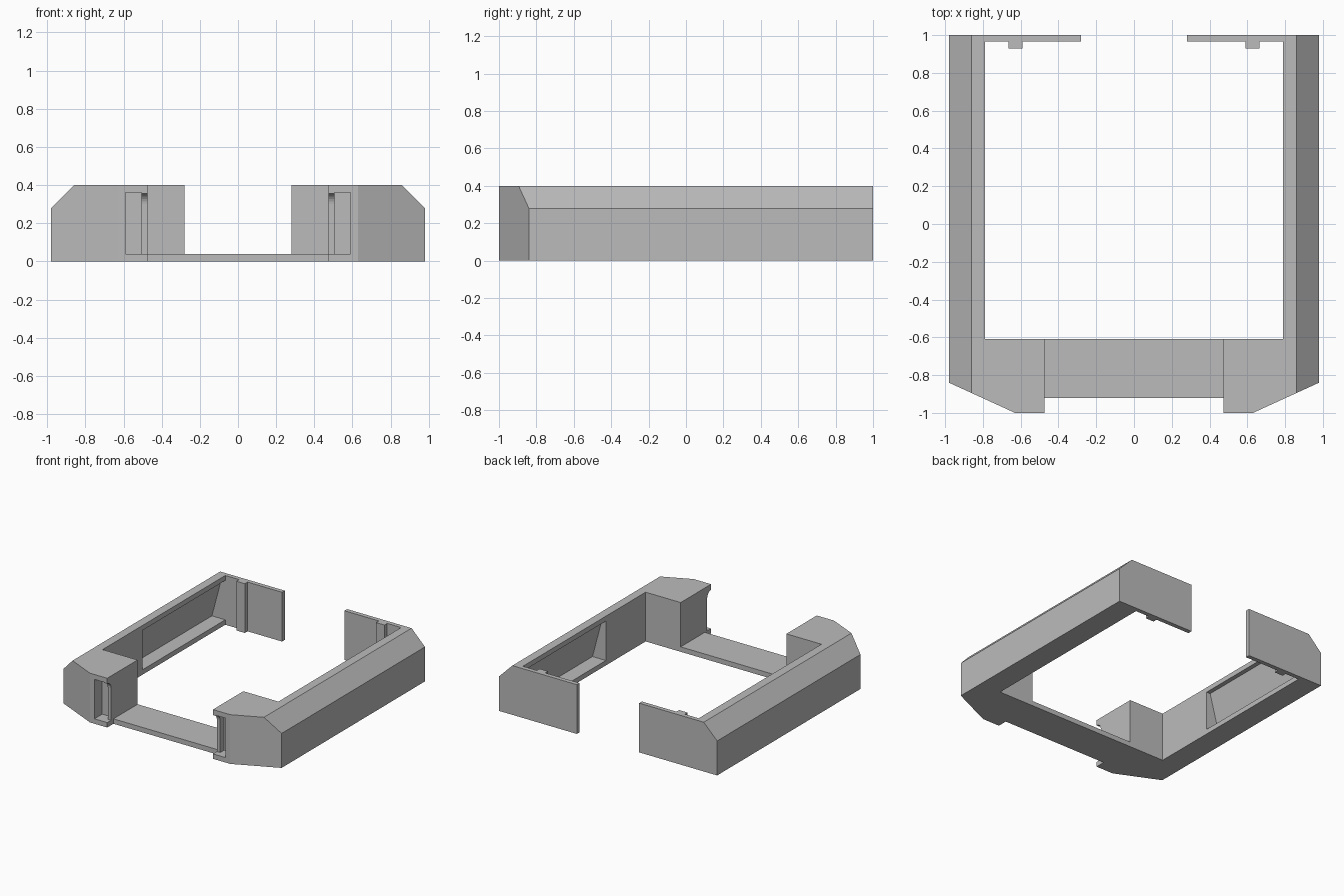
import bpy
import bmesh
import math
from mathutils import Vector

cube = bpy.data.objects.get("Cube")
if cube:
    bpy.data.objects.remove(cube, do_unlink=True)

grey = bpy.data.materials.new("plain_grey")
grey.use_nodes = True
colour = (0.5, 0.5, 0.5, 1)
grey.diffuse_color = colour
grey.node_tree.nodes["Principled BSDF"].inputs["Base Color"].default_value = colour


def prism(name, outline, axis, start, end):
    """Extrude a 2D outline along x, y or z; the other two axes stay in order."""
    bm = bmesh.new()
    corners = []
    for p in outline:
        co = list(p)
        co.insert("xyz".index(axis), start)
        corners.append(bm.verts.new(co))
    face = bm.faces.new(corners)
    grown = bmesh.ops.extrude_face_region(bm, geom=[face])
    shift = Vector([end - start if a == axis else 0 for a in "xyz"])
    moved = [g for g in grown["geom"] if isinstance(g, bmesh.types.BMVert)]
    bmesh.ops.translate(bm, verts=moved, vec=shift)
    bmesh.ops.recalc_face_normals(bm, faces=bm.faces[:])
    mesh = bpy.data.meshes.new(name)
    bm.to_mesh(mesh)
    bm.free()
    mesh.materials.append(grey)
    ob = bpy.data.objects.new(name, mesh)
    bpy.context.collection.objects.link(ob)
    return ob


def box(a0, a1, b0, b1):
    return [(a0, b0), (a1, b0), (a1, b1), (a0, b1)]


def apply(ob, mod):
    bpy.context.view_layer.objects.active = ob
    bpy.ops.object.modifier_apply(modifier=mod.name)


def cut(ob, cutter):
    cutter.hide_render = True
    mod = ob.modifiers.new("cut", "BOOLEAN")
    mod.operation = "DIFFERENCE"
    mod.solver = "EXACT"
    mod.object = cutter
    apply(ob, mod)
    bpy.data.objects.remove(cutter, do_unlink=True)


# Side frame: front block, rail, back plate and rib in one plan outline
plan = [(0.475, -1), (0.63, -1), (0.98, -0.84), (0.98, 1), (0.28, 1),
        (0.28, 0.965), (0.59, 0.965), (0.59, 0.93), (0.665, 0.93),
        (0.665, 0.965), (0.79, 0.965), (0.79, -0.61), (0.475, -0.61)]
frame = prism("side_frame", plan, "z", 0, 0.4)

# Bevel along the outer top edge
cut(frame, prism("bevel_cutter", [(0.86, 0.4), (0.98, 0.28), (1.1, 0.16),
                                  (1.1, 0.5), (0.76, 0.5)], "y", -1.2, 1.2))

# Long recess on the inside of the rail
cut(frame, prism("recess_cutter", [(0.7, 0.04), (0.91, 0.04), (0.825, 0.36),
                                   (0.7, 0.36)], "y", -0.1, 0.965))

# Pocket in the front face
cut(frame, prism("pocket_cutter", box(-1.1, -0.9, 0.04, 0.36), "x", 0.505, 0.59))

# Set-back inner skin beside the pocket, curving forward at the top
curve = [(-1.0 + 0.05 * math.cos(a), 0.3 + 0.055 * math.sin(a))
         for a in [i * math.pi / 12 for i in range(7)]]
cut(frame, prism("skin_cutter", [(-1.1, 0.04), (-0.95, 0.04)] + curve +
                 [(-1.1, 0.355)], "x", 0.4, 0.506))

# Opposite side
mirror = frame.modifiers.new("mirror", "MIRROR")
mirror.use_mirror_merge = False
apply(frame, mirror)

# Thin sill joining the front blocks
prism("front_sill", box(-0.475, 0.475, -0.92, -0.61), "z", 0, 0.04)
